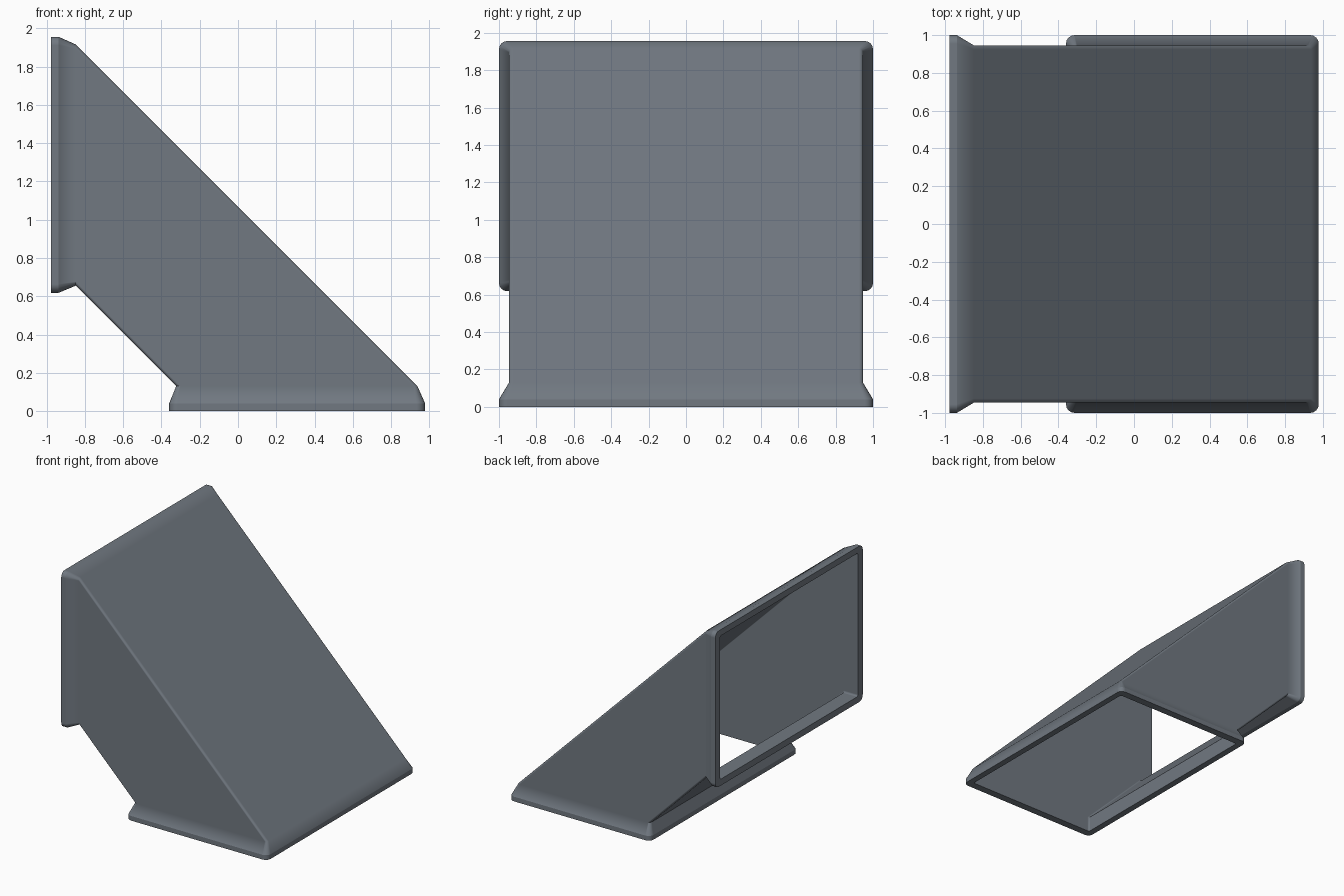
import bpy, bmesh
from math import sin, cos, pi, radians

if "Cube" in bpy.data.objects:
    bpy.data.objects.remove(bpy.data.objects["Cube"])

H = 0.978   # mirror offset: a bottom ring point (x, z) maps to (z - H, x + H)
SEG = 4     # segments per rounded corner


def ring(x0, x1, half_y, level, r, upright=False):
    """Rounded rectangle on the bottom mouth, or its mirror on the side mouth."""
    corners = [(x1 - r, half_y - r, 0), (x0 + r, half_y - r, 1),
               (x0 + r, -half_y + r, 2), (x1 - r, -half_y + r, 3)]
    pts = []
    for cx, cy, q in corners:
        for i in range(SEG + 1):
            a = (q + i / SEG) * pi / 2
            x, y = cx + r * cos(a), cy + r * sin(a)
            pts.append((level - H, y, x + H) if upright else (x, y, level))
    return pts


# Sections of one mouth: x range, half width, level, corner radius
inner = [(-0.305, 0.925, 0.935, 0.13, 0.015), (-0.305, 0.925, 0.935, 0.0, 0.015)]
outer = [(-0.36, H, 1.0, 0.0, 0.045), (-0.36, H, 1.0, 0.04, 0.045),
         (-0.323, 0.938, 0.946, 0.13, 0.022)]
mouth = inner + outer

# Closed loop of rings: inside wall, bottom flange, outside wall, side flange
rings = [ring(*s) for s in mouth] + [ring(*s, upright=True) for s in reversed(mouth)]

bm = bmesh.new()
loops = [[bm.verts.new(p) for p in pts] for pts in rings]
n = len(loops[0])
for k, a in enumerate(loops):
    b = loops[(k + 1) % len(loops)]
    for i in range(n):
        j = (i + 1) % n
        bm.faces.new((a[i], a[j], b[j], b[i]))
bmesh.ops.recalc_face_normals(bm, faces=bm.faces)

# Crisp crease where each flange lip meets its flare
for k in (3, 6):
    for i in range(n):
        bm.edges.get((loops[k][i], loops[k][(i + 1) % n])).smooth = False

mesh = bpy.data.meshes.new("duct_elbow")
bm.to_mesh(mesh)
bm.free()
duct = bpy.data.objects.new("duct_elbow", mesh)
bpy.context.collection.objects.link(duct)

# Slate grey sheet metal
slate = bpy.data.materials.new("slate_metal")
slate.diffuse_color = (0.165, 0.19, 0.22, 1)
slate.use_nodes = True
slate.node_tree.nodes["Principled BSDF"].inputs["Base Color"].default_value = slate.diffuse_color
mesh.materials.append(slate)

# Smooth rounded corners, with the large walls kept flat
bpy.context.view_layer.objects.active = duct
duct.select_set(True)
bpy.ops.object.shade_smooth_by_angle(angle=radians(35), keep_sharp_edges=True)
weighted = duct.modifiers.new("flat_walls", 'WEIGHTED_NORMAL')
weighted.keep_sharp = True
weighted.weight = 100
